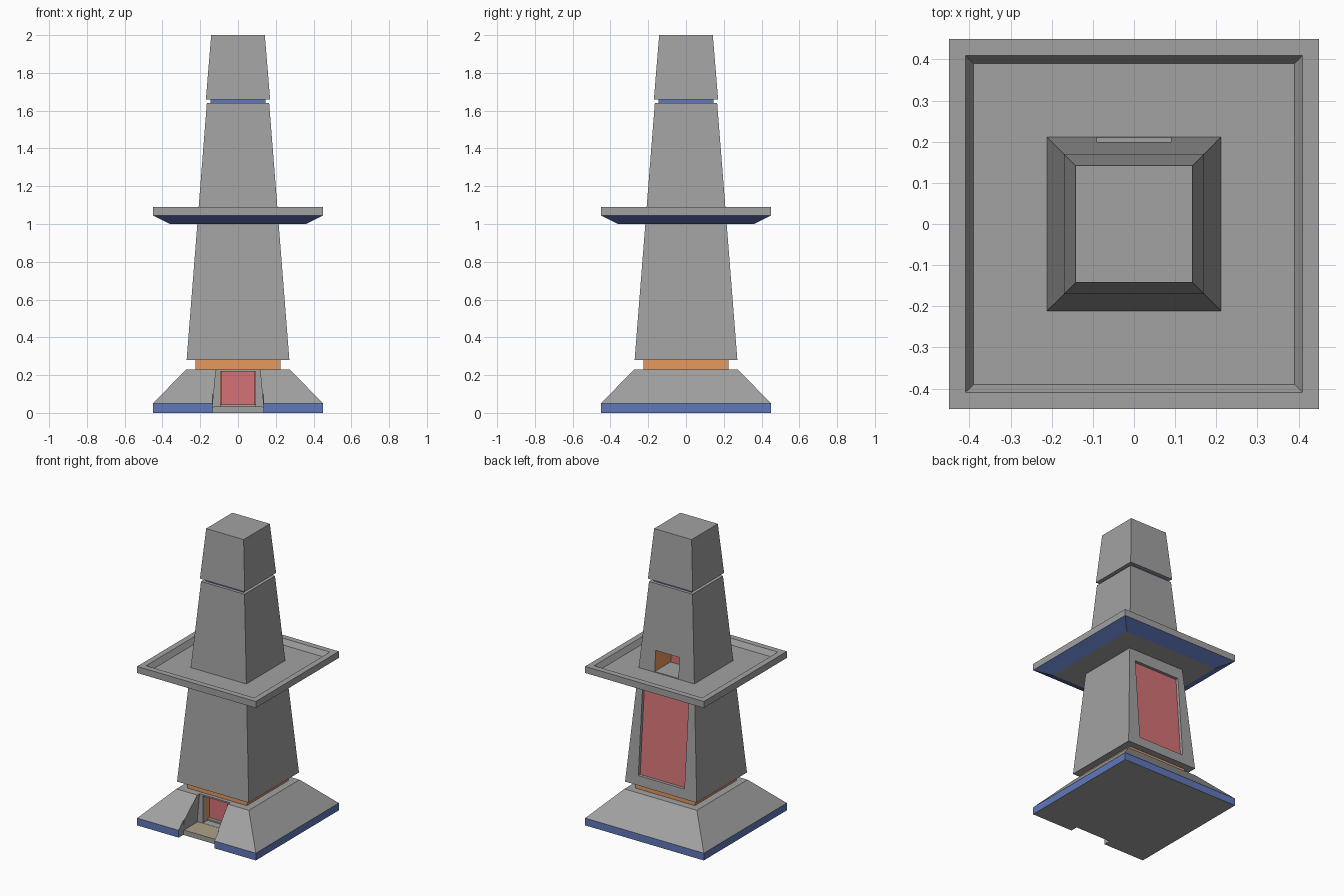
import bpy
import bmesh

old = bpy.data.objects.get("Cube")
if old:
    bpy.data.objects.remove(old, do_unlink=True)


def material(name, rgb):
    m = bpy.data.materials.new(name)
    m.use_nodes = True
    m.diffuse_color = (*rgb, 1)
    m.node_tree.nodes["Principled BSDF"].inputs["Base Color"].default_value = (*rgb, 1)
    return m


GREY = material("stone grey", (0.36, 0.36, 0.36))
BLUE = material("trim blue", (0.12, 0.19, 0.50))
ORANGE = material("inner orange", (0.80, 0.32, 0.11))
RED = material("door red", (0.66, 0.17, 0.18))
TAN = material("floor tan", (0.42, 0.36, 0.25))


def loft(name, rings, mats):
    """Closed solid through rectangular rings (x0, x1, y0, y1, z)."""
    bm = bmesh.new()
    loops = []
    for x0, x1, y0, y1, z in rings:
        loops.append([bm.verts.new((x, y, z)) for x, y in
                      ((x0, y0), (x1, y0), (x1, y1), (x0, y1))])
    for a, b in zip(loops, loops[1:]):
        for i in range(4):
            j = (i + 1) % 4
            bm.faces.new((a[i], a[j], b[j], b[i]))
    bm.faces.new(loops[0][::-1])
    bm.faces.new(loops[-1])
    bmesh.ops.recalc_face_normals(bm, faces=bm.faces)
    mesh = bpy.data.meshes.new(name)
    bm.to_mesh(mesh)
    bm.free()
    for m in mats:
        mesh.materials.append(m)
    ob = bpy.data.objects.new(name, mesh)
    bpy.context.collection.objects.link(ob)
    return ob


def square(name, profile, *mats):
    """Square tower section from (half width, z) pairs."""
    return loft(name, [(-h, h, -h, h, z) for h, z in profile], mats)


def box(name, x, y0, y1, z0, z1, *mats):
    return loft(name, [(-x, x, y0, y1, z) for z in (z0, z1)], mats)


def cut(target, cutter):
    cutter.hide_render = True
    mod = target.modifiers.new("opening", 'BOOLEAN')
    mod.operation = 'DIFFERENCE'
    mod.solver = 'EXACT'
    mod.object = cutter
    bpy.context.view_layer.update()
    graph = bpy.context.evaluated_depsgraph_get()
    mesh = bpy.data.meshes.new_from_object(target.evaluated_get(graph))
    target.modifiers.clear()
    target.data = mesh
    bpy.data.objects.remove(cutter, do_unlink=True)


def paint(ob, index, rule):
    for f in ob.data.polygons:
        if rule(f.center, f.normal):
            f.material_index = index


# Sloped base with a front entrance passage
base = square("base", [(0.45, 0), (0.45, 0.05), (0.275, 0.23)], GREY, BLUE)
column = square("inner_column", [(0.225, 0.04), (0.225, 0.285)], ORANGE)
cut(base, loft("passage_cutter", [(-0.135, 0.135, -0.6, -0.25, 0.03),
                                  (-0.11, 0.11, -0.6, -0.25, 0.3)], [GREY]))
cut(base, box("step_cutter", 0.135, -0.6, -0.40, -0.1, 0.1, GREY))
cut(base, box("base_door_cutter", 0.092, -0.6, -0.2, 0.035, 0.22, GREY))
cut(base, box("column_socket_cutter", 0.224, -0.224, 0.224, 0.045, 0.4, GREY))
cut(column, box("column_door_cutter", 0.092, -0.6, -0.17, 0.03, 0.22, ORANGE))
paint(base, 1, lambda c, n: abs(n.z) < 0.1 and c.z < 0.06
      and max(abs(c.x), abs(c.y)) > 0.44)
box("entrance_floor", 0.13, -0.40, -0.25, 0.03, 0.034, TAN)
box("entrance_door", 0.091, -0.178, -0.17, 0.035, 0.22, RED)

# Lower tower with a recessed panel at the back
SLOPE = (0.272 - 0.165) / (1.64 - 0.28)


def wall(z):
    return 0.272 - SLOPE * (z - 0.28)


def panel(name, x, z0, z1, inner, outer, mat):
    return loft(name, [(-x, x, wall(z) + inner, wall(z) + outer, z)
                       for z in (z0, z1)], [mat])


lower = square("lower_tower", [(wall(0.28), 0.28), (wall(1.02), 1.02)], GREY)
cut(lower, panel("panel_cutter", 0.175, 0.345, 0.92, -0.025, 0.2, GREY))
panel("back_panel", 0.174, 0.346, 0.919, -0.027, -0.019, RED)

# Balcony tray with a blue sloping underside and raised rim
tray = square("balcony", [(0.36, 1.0), (0.45, 1.045), (0.45, 1.09),
                          (0.41, 1.09), (0.39, 1.055)], GREY, BLUE)
paint(tray, 1, lambda c, n: -0.97 < n.z < -0.2 and c.z < 1.04)

# Upper tower with a doorway onto the balcony
upper = square("upper_tower", [(wall(1.04), 1.04), (wall(1.64), 1.64)], GREY, ORANGE)
cut(upper, box("balcony_door_cutter", 0.09, 0.03, 0.5, 1.06, 1.20, GREY))
paint(upper, 1, lambda c, n: abs(n.x) > 0.99 and abs(c.x) < 0.095)
box("balcony_door", 0.088, 0.031, 0.039, 1.06, 1.13, RED)

# Neck and cap
square("neck", [(0.145, 1.63), (0.145, 1.67)], BLUE)
square("cap", [(0.17, 1.66), (0.142, 2.0)], GREY)
